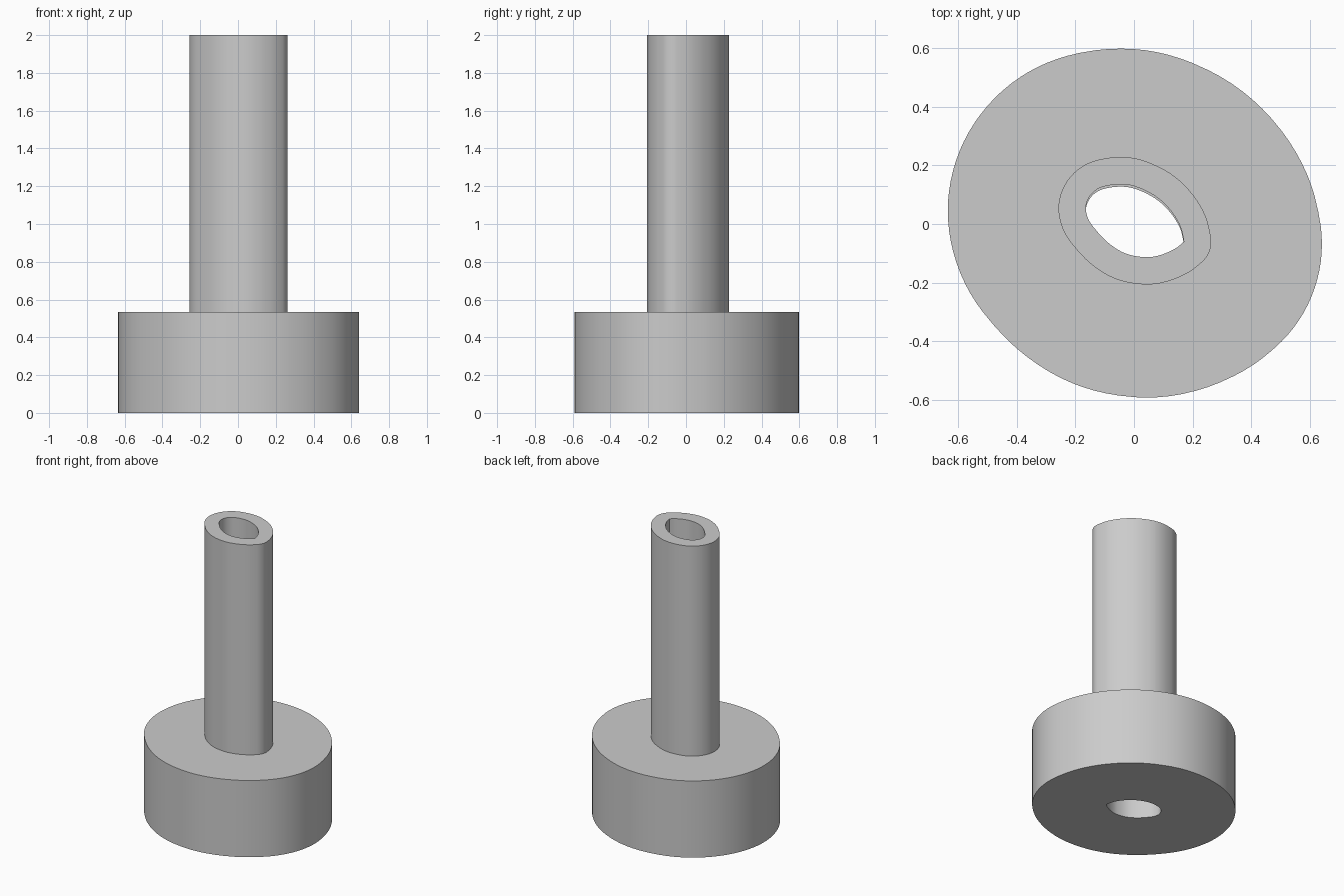
import bpy, bmesh, math
from mathutils import Vector

cube = bpy.data.objects.get("Cube")
if cube:
    bpy.data.objects.remove(cube, do_unlink=True)

grey = bpy.data.materials.new("light_grey")
grey.use_nodes = True
grey.diffuse_color = (0.6, 0.6, 0.6, 1)
grey.node_tree.nodes["Principled BSDF"].inputs["Base Color"].default_value = (0.6, 0.6, 0.6, 1)

# Bore outline, counterclockwise, starting and ending at its one sharp corner
BORE = [Vector(p) for p in (
    (.17, -.06), (.157, -.007), (.123, .048), (.072, .095), (.003, .128),
    (-.055, .135), (-.116, .123), (-.15, .095), (-.164, .058), (-.157, .02),
    (-.136, -.013), (-.089, -.063), (-.03, -.1), (.037, -.113), (.089, -.106),
    (.14, -.084), (.17, -.06))]


def smooth_outline(points, steps=5):
    """Catmull-Rom curve through the points, sharp at the ends."""
    out = []
    last = len(points) - 1
    for i in range(last):
        a, b = points[max(i - 1, 0)], points[i]
        c, d = points[i + 1], points[min(i + 2, last)]
        for s in range(steps):
            t = s / steps
            out.append(b + (c - a) * t / 2
                       + (a * 2 - b * 5 + c * 4 - d) * t ** 2 / 2
                       + (b * 3 - a - c * 3 + d) * t ** 3 / 2)
    return out


def offset_outline(points, distance, count=96):
    """Outline at a constant distance outside the given one."""
    out = []
    for i in range(count):
        angle = math.tau * i / count
        n = Vector((math.cos(angle), math.sin(angle)))
        out.append(max(points, key=n.dot) + n * distance)
    return out


def hollow_part(name, inner, wall, z0, z1):
    bm = bmesh.new()
    rims = ([], [])
    for outline in (inner, offset_outline(inner, wall)):
        rings = [[bm.verts.new((p.x, p.y, z)) for p in outline] for z in (z0, z1)]
        low, high = rings
        for i in range(len(outline)):
            bm.faces.new((low[i - 1], low[i], high[i], high[i - 1]))
        for rim, ring in zip(rims, rings):
            rim += [bm.edges.get((ring[i - 1], ring[i])) for i in range(len(ring))]
    # Flat ring-shaped ends
    for rim in rims:
        bmesh.ops.triangle_fill(bm, edges=rim, use_beauty=True, normal=(0, 0, 1))
    bmesh.ops.recalc_face_normals(bm, faces=bm.faces)
    mesh = bpy.data.meshes.new(name)
    bm.to_mesh(mesh)
    bm.free()
    mesh.materials.append(grey)
    obj = bpy.data.objects.new(name, mesh)
    bpy.context.collection.objects.link(obj)
    bpy.ops.object.select_all(action='DESELECT')
    obj.select_set(True)
    bpy.context.view_layer.objects.active = obj
    bpy.ops.object.shade_smooth_by_angle(angle=math.radians(30))


bore = smooth_outline(BORE)
base_bore = [p - Vector((0, .008)) for p in bore]

# Wide base and the tall tube standing on it
hollow_part("base", base_bore, .47, 0, .535)
hollow_part("tube", bore, .093, .535, 2)
